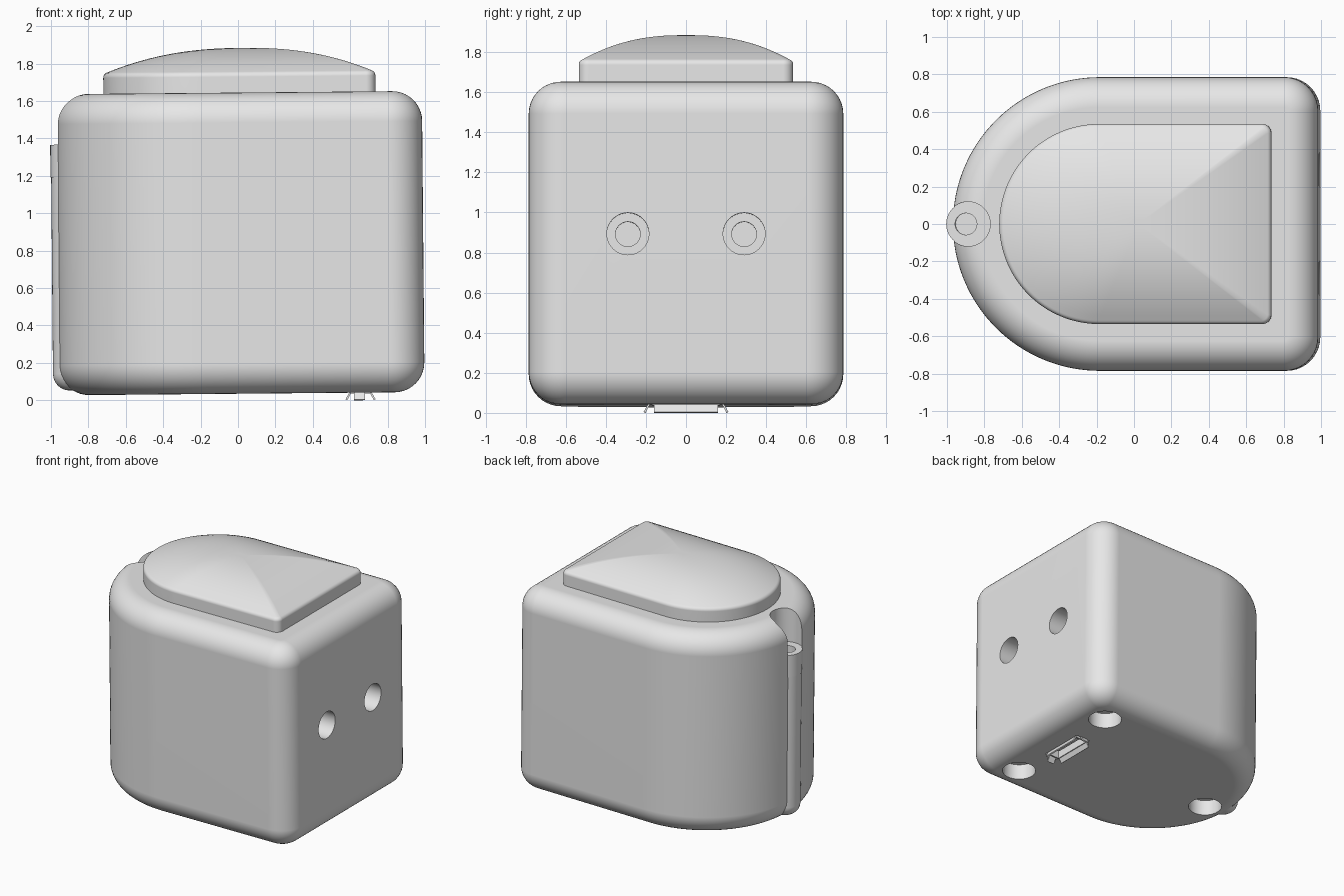
import bpy, bmesh
from math import sin, cos, pi, radians
from mathutils import Matrix, Vector

if "Cube" in bpy.data.objects:
    bpy.data.objects.remove(bpy.data.objects["Cube"])

GREY = bpy.data.materials.new("light_grey")
GREY.use_nodes = True
GREY.diffuse_color = (0.8, 0.8, 0.8, 1)
GREY.node_tree.nodes["Principled BSDF"].inputs["Base Color"].default_value = (0.8, 0.8, 0.8, 1)

ARC_X = -0.17                                  # centre of the rounded end
TILT = Matrix.Rotation(-0.009, 4, "Y")         # the whole device leans slightly


def make(name, bm):
    bmesh.ops.recalc_face_normals(bm, faces=bm.faces)
    mesh = bpy.data.meshes.new(name)
    bm.to_mesh(mesh)
    bm.free()
    mesh.materials.append(GREY)
    obj = bpy.data.objects.new(name, mesh)
    bpy.context.collection.objects.link(obj)
    return obj


def outline(x_right, half, corner, inset, z):
    """D-shaped ring: round end toward -x, two small corners toward +x."""
    r, c = half - inset, max(corner - inset, 0.004)
    xc, yc = x_right - inset - c, half - inset - c
    pts = []
    for cx, cy, rad, start, sweep, n in ((ARC_X, 0, r, 90, 180, 64),
                                         (xc, -yc, c, 270, 90, 10),
                                         (xc, yc, c, 0, 90, 10)):
        for i in range(n + 1):
            a = radians(start + sweep * i / n)
            pts.append(Vector((cx + rad * cos(a), cy + rad * sin(a), z)))
    return pts


def loft(name, rings):
    bm = bmesh.new()
    loops = [[bm.verts.new(p) for p in ring] for ring in rings]
    n = len(loops[0])
    for a, b in zip(loops, loops[1:]):
        for i in range(n):
            j = (i + 1) % n
            bm.faces.new((a[i], a[j], b[j], b[i]))
    bm.faces.new(loops[0])
    bm.faces.new(loops[-1])
    return make(name, bm)


def cylinder(name, r, start, end, segments=40):
    start, end = Vector(start), Vector(end)
    axis = end - start
    bm = bmesh.new()
    turn = axis.to_track_quat("Z", "Y").to_matrix().to_4x4()
    bmesh.ops.create_cone(bm, cap_ends=True, segments=segments, radius1=r, radius2=r,
                          depth=axis.length,
                          matrix=Matrix.Translation((start + end) / 2) @ turn)
    return make(name, bm)


def box(name, size, loc, rot=0, axis="X"):
    bm = bmesh.new()
    bmesh.ops.create_cube(bm, size=1, matrix=Matrix.Translation(loc)
                          @ Matrix.Rotation(rot, 4, axis) @ Matrix.Diagonal((*size, 1)))
    return make(name, bm)


def apply_modifiers(obj):
    deps = bpy.context.evaluated_depsgraph_get()
    mesh = bpy.data.meshes.new_from_object(obj.evaluated_get(deps))
    obj.modifiers.clear()
    obj.data = mesh


def boolean(obj, tool, operation="DIFFERENCE"):
    mod = obj.modifiers.new("boolean", "BOOLEAN")
    mod.operation, mod.solver, mod.object = operation, "EXACT", tool
    apply_modifiers(obj)
    bpy.data.objects.remove(tool)


# Body: D-shaped block with rounded top and bottom edges
LOW, HIGH, FILLET, STEPS = 0.035, 1.645, 0.16, 10
rings = []
for i in range(STEPS + 1):
    a = pi / 2 * i / STEPS
    rings.append((FILLET * (1 - sin(a)), LOW + FILLET * (1 - cos(a))))
rings += [(o, LOW + HIGH - z) for o, z in reversed(rings)]
body = loft("body", [outline(0.998, 0.785, 0.18, o, z) for o, z in rings])

# Screw column bulging out of the round end, rounded at its foot
BOSS_X, BOSS_R, LEDGE = -0.873, 0.115, 1.375
column = cylinder("column", BOSS_R, (BOSS_X, 0, 0.06), (BOSS_X, 0, LEDGE))
bevel = column.modifiers.new("bevel", "BEVEL")
bevel.width, bevel.segments = 0.09, 6
apply_modifiers(column)
boolean(body, column, "UNION")

# Screw pocket above the column, and its hole
boolean(body, cylinder("pocket", BOSS_R + 0.004, (BOSS_X, 0, LEDGE - 0.1), (BOSS_X, 0, 2)))
boolean(body, cylinder("ledge", BOSS_R + 0.004, (BOSS_X, 0, 1.2), (BOSS_X, 0, LEDGE)), "UNION")
boolean(body, cylinder("screw_hole", 0.058, (BOSS_X - 0.013, 0, 1.0), (BOSS_X - 0.013, 0, 2)))

# Stepped sockets on the flat end
for y in (-0.29, 0.29):
    boolean(body, cylinder("socket", 0.105, (0.78, y, 0.885), (1.2, y, 0.885)))
    boolean(body, cylinder("socket_core", 0.062, (0.6, y, 0.885), (1.0, y, 0.885)))

# Round recesses in the underside
for x, y in ((0.71, 0.505), (0.71, -0.505), (-0.70, 0)):
    boolean(body, cylinder("foot_recess", 0.125, (x, y, -0.2), (x, y, 0.16)))

# Opening for the connector
PORT_X = 0.655
boolean(body, box("port_opening", (0.13, 0.37, 0.4), (PORT_X, 0, 0.0)))

# Lid: same plan, small rounded rim and a shallow dome
LID = (0.75, 0.535, 0.05)
RIM, EDGE = 1.73, 0.03
lid_rings = [outline(*LID, 0, 1.6)]
for i in range(6):
    a = pi / 2 * 0.8 * i / 5
    lid_rings.append(outline(*LID, EDGE * (1 - cos(a)), RIM + EDGE * sin(a)))
base = lid_rings[-1]
middle = Vector((0.04, 0, 0))
base_z = base[0].z
for i in range(1, 20):
    t = 1 - i / 20
    height = base_z + (1.884 - base_z) * (1 - t ** 2.3)
    lid_rings.append([Vector((middle.x + (p.x - middle.x) * t, p.y * t, height)) for p in base])
lid = loft("lid", lid_rings)

# Connector: metal shell, tongue and flared lips
shell = box("connector_shell", (0.11, 0.34, 0.16), (PORT_X, 0, 0.11))
boolean(shell, box("shell_cavity", (0.09, 0.32, 0.16), (PORT_X, 0, 0.09)))
parts = [body, lid, shell, box("connector_tongue", (0.03, 0.24, 0.12), (PORT_X, 0, 0.12))]
for side, word in ((1, "left"), (-1, "right")):
    parts.append(box("long_lip_" + word, (0.01, 0.32, 0.05),
                     (PORT_X + side * 0.064, 0, 0.0185), -side * 0.5, "Y"))
    parts.append(box("short_lip_" + word, (0.06, 0.01, 0.05),
                     (PORT_X - 0.005, side * 0.195, 0.0185), side * 0.5, "X"))

# Lean everything, then shade smooth with sharp edges kept
for obj in parts:
    obj.data.transform(TILT)
    bpy.ops.object.select_all(action="DESELECT")
    obj.select_set(True)
    bpy.context.view_layer.objects.active = obj
    bpy.ops.object.shade_smooth_by_angle(angle=radians(30))
    weighted = obj.modifiers.new("even_normals", "WEIGHTED_NORMAL")
    weighted.keep_sharp = True
